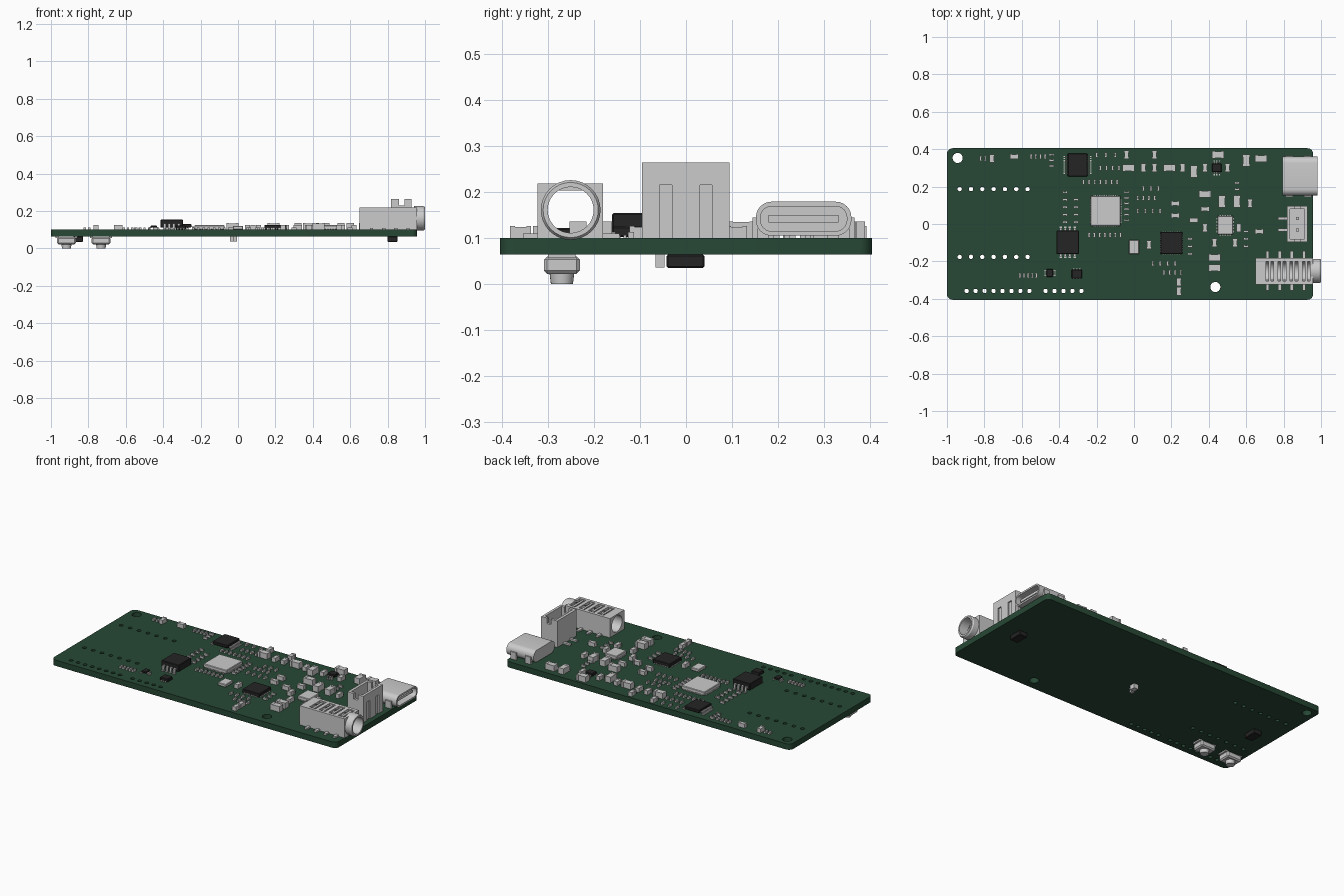
import bpy, bmesh, math
from mathutils import Matrix

if "Cube" in bpy.data.objects:
    bpy.data.objects.remove(bpy.data.objects["Cube"])

TOP, BOT = 0.1, 0.064


def material(name, rgb):
    m = bpy.data.materials.new(name)
    m.diffuse_color = (*rgb, 1)
    m.use_nodes = True
    m.node_tree.nodes["Principled BSDF"].inputs["Base Color"].default_value = m.diffuse_color
    return m


GREEN = material("board_green", (0.02, 0.065, 0.035))
BLACK = material("chip_black", (0.018, 0.018, 0.018))


def finish(name, bm, mat=None, bevel=0, smooth=False):
    bmesh.ops.recalc_face_normals(bm, faces=bm.faces)
    me = bpy.data.meshes.new(name)
    bm.to_mesh(me)
    bm.free()
    ob = bpy.data.objects.new(name, me)
    bpy.context.collection.objects.link(ob)
    if mat:
        me.materials.append(mat)
    if bevel:
        b = ob.modifiers.new("bevel", 'BEVEL')
        b.width, b.segments = bevel, 1
    if smooth:
        bpy.ops.object.select_all(action='DESELECT')
        bpy.context.view_layer.objects.active = ob
        ob.select_set(True)
        bpy.ops.object.shade_smooth_by_angle()
    return ob


def boxes(name, items, mat=None, bevel=0):
    """One object made of boxes given as x0, x1, y0, y1, z0, z1."""
    bm = bmesh.new()
    for x0, x1, y0, y1, z0, z1 in items:
        place = Matrix.Translation(((x0 + x1) / 2, (y0 + y1) / 2, (z0 + z1) / 2))
        bmesh.ops.create_cube(bm, size=1, matrix=place @ Matrix.Diagonal((x1 - x0, y1 - y0, z1 - z0, 1)))
    return finish(name, bm, mat, bevel)


def rounded(cx, cy, hw, hh, r, n=6):
    pts = []
    for k, (sx, sy) in enumerate([(1, 1), (-1, 1), (-1, -1), (1, -1)]):
        for i in range(n + 1):
            a = math.pi / 2 * (k + i / n)
            pts.append((cx + sx * (hw - r) + r * math.cos(a), cy + sy * (hh - r) + r * math.sin(a)))
    return pts


def circle(cx, cy, r, n=32):
    return [(cx + r * math.cos(math.tau * i / n), cy + r * math.sin(math.tau * i / n)) for i in range(n)]


def loft_x(name, rings, closed=False):
    """Join (x, yz outline) rings; cap the ends, or close into a tube."""
    bm = bmesh.new()
    vs = [[bm.verts.new((x, y, z)) for y, z in pts] for x, pts in rings]
    n = len(vs[0])
    for a, b in zip(vs, vs[1:] + ([vs[0]] if closed else [])):
        for i in range(n):
            bm.faces.new((a[i], a[(i + 1) % n], b[(i + 1) % n], b[i]))
    if not closed:
        bm.faces.new(vs[0])
        bm.faces.new(vs[-1])
    return finish(name, bm, smooth=True)


def cut(ob, cutter):
    cutter.hide_render = True
    m = ob.modifiers.new("cut", 'BOOLEAN')
    m.operation, m.solver, m.object = 'DIFFERENCE', 'EXACT', cutter
    bpy.context.view_layer.objects.active = ob
    bpy.ops.object.modifier_apply(modifier=m.name)
    bpy.data.objects.remove(cutter)


# Circuit board with mounting and pin holes
cu = bpy.data.curves.new("circuit_board", 'CURVE')
cu.dimensions, cu.fill_mode, cu.extrude = '2D', 'BOTH', (TOP - BOT) / 2
outlines = [rounded(-0.021, 0, 0.979, 0.405, 0.03), circle(-0.943, 0.353, 0.027), circle(0.435, -0.337, 0.027)]
outlines += [circle(-0.932 + i * 0.0605, y, 0.012, 12) for y in (0.187, -0.176) for i in range(7)]
outlines += [circle(x + i * 0.048, -0.358, 0.012, 12) for x, n in ((-0.895, 8), (-0.473, 5)) for i in range(n)]
for pts in outlines:
    s = cu.splines.new('POLY')
    s.points.add(len(pts) - 1)
    for p, (x, y) in zip(s.points, pts):
        p.co = (x, y, 0, 1)
    s.use_cyclic_u = True
board = bpy.data.objects.new("circuit_board", cu)
bpy.context.collection.objects.link(board)
board.location.z = (TOP + BOT) / 2
bpy.context.view_layer.objects.active = board
board.select_set(True)
bpy.ops.object.convert(target='MESH')
board = bpy.context.view_layer.objects.active
board.data.materials.clear()
board.data.materials.append(GREEN)


# USB socket: hollow shell, tongue and mounting tabs
def shell(d):
    return rounded(0.256, 0.142, 0.104 - d, 0.037 - d, 0.034 - d)


loft_x("usb_shell", [(0.795, shell(0)), (0.982, shell(0)), (0.982, shell(0.01)), (0.84, shell(0.01))])
boxes("usb_tongue", [(0.84, 0.965, 0.18, 0.332, 0.134, 0.15)])
boxes("usb_tabs", [(x, x + 0.04, y, y + 0.012, 0.085, 0.145) for x in (0.81, 0.91) for y in (0.145, 0.355)])

# Battery socket: open-topped box with grooves and pins
sock = boxes("battery_socket", [(0.818, 0.928, -0.096, 0.095, TOP, 0.264)])
cut(sock, boxes("cutter", [(0.835, 0.912, -0.08, 0.079, 0.125, 0.3)]))
cut(sock, boxes("cutter", [(0.862, 0.89, -0.12, 0.12, 0.23, 0.3)]))
for y in (-0.058, 0.03):
    cut(sock, boxes("cutter", [(0.92, 0.95, y, y + 0.027, 0.09, 0.215)]))
boxes("battery_pins", [(0.866, 0.882, y, y + 0.016, 0.12, 0.22) for y in (-0.04, 0.022)])
boxes("battery_feet", [(0.77, 0.82, y, y + 0.016, TOP, 0.11) for y in (-0.04, 0.022)])

# Audio jack: bored body with slots, barrel, contacts and feet
JY, JZ = -0.251, 0.161
jack = boxes("audio_jack_body", [(0.65, 0.957, -0.323, -0.181, TOP, 0.219)])
cut(jack, loft_x("cutter", [(0.6, circle(JY, JZ, 0.05)), (1.1, circle(JY, JZ, 0.05))]))
slots = [0.705 + 0.065 * i for i in range(4)]
for x in slots:
    cut(jack, boxes("cutter", [(x, x + 0.042, -0.305, -0.2, 0.165, 0.3)]))
barrel = [(0.94, 0.065), (0.992, 0.065), (1.0, 0.06), (1.0, 0.05), (0.94, 0.05)]
loft_x("audio_jack_barrel", [(x, circle(JY, JZ, r)) for x, r in barrel], closed=True)
boxes("audio_jack_contacts", [(x + 0.013, x + 0.027, -0.305, -0.197, 0.203, 0.214) for x in slots])
boxes("audio_jack_feet", [(x, x + 0.018, -0.355, -0.145, TOP, 0.11) for x in slots])


def chip(name, x, y, w, h, t, mat=BLACK, pins=0, sides="x", reach=0.022):
    """Chip body with bent leads or flat pads along the x or y sides."""
    bent = reach > 0.01
    boxes(name, [(x - w / 2, x + w / 2, y - h / 2, y + h / 2, TOP + (0.012 if bent and pins else 0.002), TOP + t)], mat, 0.003)
    leads = []
    for axis in sides if pins else "":
        edge, span = (w / 2, h) if axis == "x" else (h / 2, w)
        pitch = span * 0.84 / pins
        parts = [(-0.01, reach, 0, 0.006)]
        if bent:
            parts = [(reach * 0.4, reach, 0, 0.006), (reach * 0.3, reach * 0.6, 0, t * 0.55),
                     (-0.004, reach * 0.6, t * 0.45, t * 0.6)]
        for i in range(pins):
            c, e = (i - (pins - 1) / 2) * pitch, pitch * 0.27
            for s in (-1, 1):
                for a, b, z0, z1 in parts:
                    a, b = sorted((s * (edge + a), s * (edge + b)))
                    xy = (x + a, x + b, y + c - e, y + c + e) if axis == "x" else (x + c - e, x + c + e, y + a, y + b)
                    leads.append((*xy, TOP + z0, TOP + z1))
    if leads:
        boxes(name + "_leads", leads)


# Integrated circuits
chip("processor", -0.152, 0.07, 0.16, 0.16, 0.024, None, 14, "xy", 0.004)
chip("driver_chip", -0.302, 0.315, 0.105, 0.122, 0.03, pins=10)
chip("memory_chip", -0.355, -0.098, 0.12, 0.125, 0.054, pins=4, sides="y")
chip("codec_chip", 0.2, -0.102, 0.118, 0.118, 0.025, pins=8, sides="xy", reach=0.003)
chip("charger_chip", 0.488, -0.006, 0.082, 0.1, 0.024, None, 5, "xy", 0.005)
chip("crystal", 0, -0.123, 0.056, 0.074, 0.02, None)
chip("sensor_chip", -0.45, -0.262, 0.034, 0.042, 0.022, pins=3, reach=0.012)
chip("amplifier_chip", -0.306, -0.267, 0.054, 0.048, 0.022, pins=3, sides="y", reach=0.004)
chip("regulator", 0.443, 0.3, 0.05, 0.045, 0.03, pins=3, sides="y", reach=0.018)


def passives(name, rows, l, w, t):
    """Capped parts in rows of (x, y, count, step) in hundredths.
    Positive steps run along x with upright parts, negative ones run down y with flat parts."""
    out = []
    for x0, y0, count, step in rows:
        for i in range(count):
            x, y = (x0 + max(step, 0) * i) / 100, (y0 + min(step, 0) * i) / 100
            for a, b, d in ((-0.3, 0.3, 0.0015), (-0.5, -0.28, 0), (0.28, 0.5, 0)):
                p, q, e = a * l, b * l, w / 2 - d
                xy = (x - e, x + e, y + p, y + q) if step > 0 else (x + p, x + q, y - e, y + e)
                out.append((*xy, TOP, TOP + t - d))
    boxes(name, out)


# Large, medium and small passive parts
passives("large_parts", [(45, 37, 1, -1), (38, 16, 1, -1), (43, -18, 2, -5.5), (68, 35, 1, -1), (60, 34, 1, 1),
                         (32, 28, 1, 1), (47, 12, 2, 8), (-3, 30, 1, -1), (19, 30, 1, -1)], 0.064, 0.038, 0.036)
passives("medium_parts", [(-76, 35, 1, 1), (-4, 37, 2, 15), (5, 30, 2, 6), (26, 30, 3, 12), (62, 11, 1, 1),
                          (38, -2, 2, 18), (43, -10, 2, 11), (24, -31, 1, 1), (24, -36, 1, 1), (8, -11, 1, 1),
                          (-64, 36, 1, -1), (22, 11, 2, -6.5), (32, 2, 1, -1), (67, -4, 1, -1), (38, 8, 1, -1)],
         0.045, 0.026, 0.026)
passives("small_parts", [(-61, -27.5, 5, 2.2), (-37, 17, 5, -4), (-31, 13, 4, -4), (-27, 22.5, 7, 3), (-4, 17, 6, -3),
                         (2, 14, 4, 3), (2, 7, 4, 4), (5, 19, 3, 4), (-24, -6, 7, 2.8), (-20, 37, 3, 5),
                         (-18, 30, 4, 3.3), (10, -21, 4, 4), (16, -26, 4, 3), (30, -8, 3, -4), (-82, 35, 2, 2.5),
                         (-55, 36, 4, 2.5), (-44, 37, 3, -3), (55, 22, 3, -3.5), (60, -4, 3, -4)],
         0.027, 0.013, 0.013)

# Underside: push buttons, chips and small parts
for name, x in (("left_button", -0.917), ("right_button", -0.732)):
    boxes(name + "_body", [(x - 0.05, x + 0.05, -0.309, -0.231, 0.022, 0.06)], None, 0.007)
    boxes(name + "_feet", [(x + s - 0.008, x + s + 0.008, -0.3, -0.24, 0.056, BOT) for s in (-0.05, 0.05)])
    bm = bmesh.new()
    bmesh.ops.create_cone(bm, cap_ends=True, segments=24, radius1=0.024, radius2=0.027, depth=0.024,
                          matrix=Matrix.Translation((x, -0.27, 0.012)))
    finish(name + "_plunger", bm, smooth=True)
for name, x in (("underside_chip_right", 0.826), ("underside_chip_left", -0.855)):
    boxes(name, [(x - 0.027, x + 0.027, -0.042, 0.04, 0.035, BOT)], BLACK, 0.003)
boxes("underside_parts", [(-0.042, -0.022, -0.066, -0.047, 0.036, BOT), (-0.035, -0.005, -0.04, -0.005, 0.036, BOT)])
